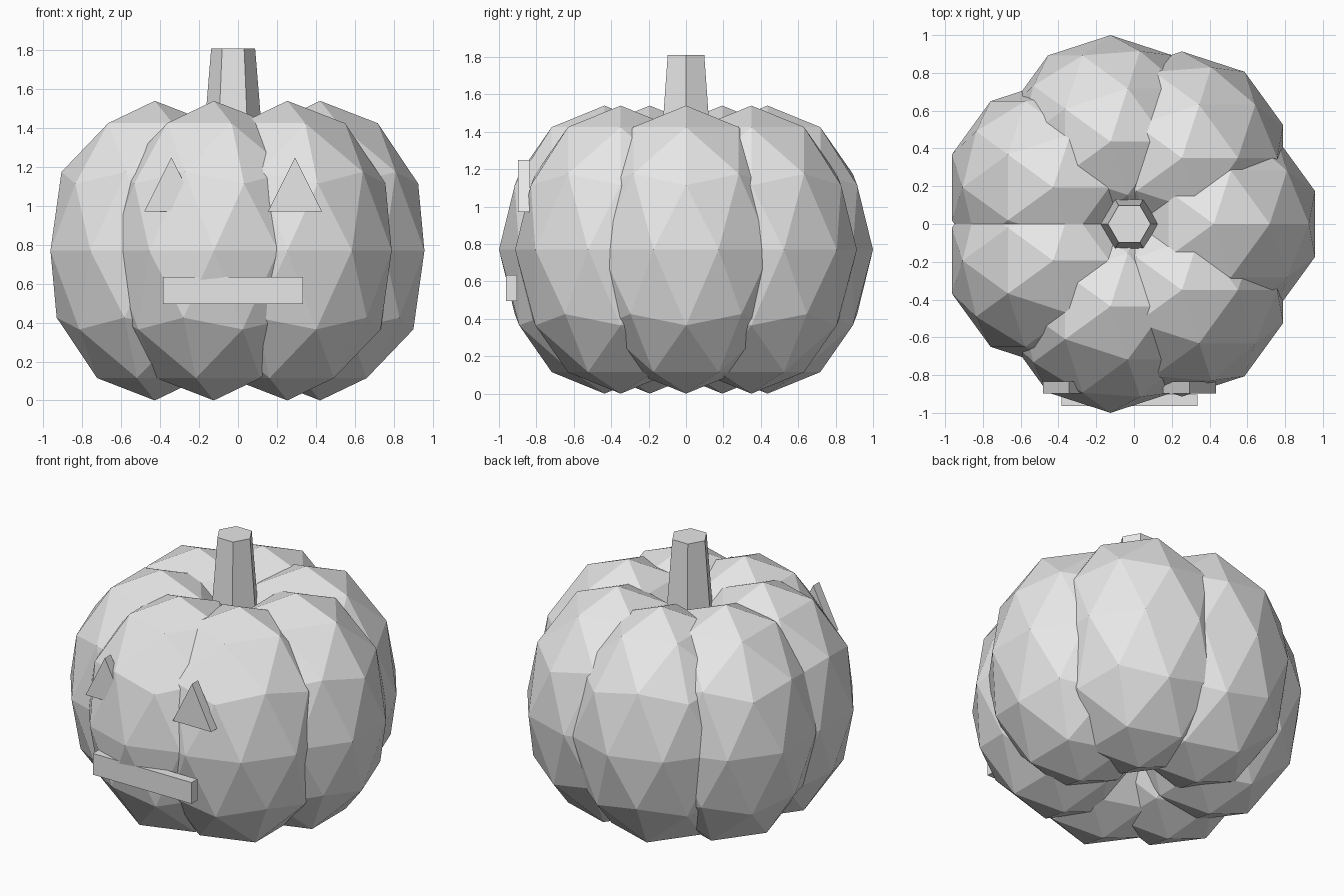
import bpy
import bmesh
from math import cos, sin, tau, radians

cube = bpy.data.objects.get("Cube")
if cube:
    bpy.data.objects.remove(cube, do_unlink=True)

AXIS_X = -0.025      # vertical axis through the stem
LOBES = 7
RING = 0.447         # distance of lobe centres from the axis
WIDTH, HALF_HEIGHT = 0.564, 0.77

grey = bpy.data.materials.new("light_grey")
grey.use_nodes = True
grey.diffuse_color = (0.8, 0.8, 0.8, 1)
grey.node_tree.nodes["Principled BSDF"].inputs["Base Color"].default_value = (0.8, 0.8, 0.8, 1)


def finish(name):
    obj = bpy.context.object
    obj.name = name
    obj.data.materials.append(grey)
    return obj


def front_plate(name, outline, y_front, y_back):
    """Extrude an x-z outline from y_front to y_back."""
    bm = bmesh.new()
    face = bm.faces.new([bm.verts.new((x, y_front, z)) for x, z in outline])
    out = bmesh.ops.extrude_face_region(bm, geom=[face])
    moved = [v for v in out["geom"] if isinstance(v, bmesh.types.BMVert)]
    bmesh.ops.translate(bm, verts=moved, vec=(0, y_back - y_front, 0))
    bmesh.ops.recalc_face_normals(bm, faces=bm.faces)
    mesh = bpy.data.meshes.new(name)
    bm.to_mesh(mesh)
    bm.free()
    obj = bpy.data.objects.new(name, mesh)
    bpy.context.collection.objects.link(obj)
    mesh.materials.append(grey)


# Ring of faceted lobes, all in the same orientation
for i in range(LOBES):
    a = tau * i / LOBES
    bpy.ops.mesh.primitive_ico_sphere_add(
        subdivisions=2, radius=1,
        location=(AXIS_X + RING * cos(a), RING * sin(a), HALF_HEIGHT))
    finish(f"lobe_{i + 1}").scale = (WIDTH, WIDTH, HALF_HEIGHT)

# Tapered six-sided stem with corners on the x axis
bpy.ops.mesh.primitive_cone_add(
    vertices=6, radius1=0.163, radius2=0.113, depth=0.61,
    location=(AXIS_X, 0, 1.505), rotation=(0, 0, radians(30)))
finish("stem")

# Triangular eyes
for side, name in ((1, "left_eye"), (-1, "right_eye")):
    x = AXIS_X + side * 0.318
    front_plate(name, [(x - 0.14, 0.97), (x + 0.14, 0.97), (x, 1.25)], -0.898, -0.835)

# Straight bar mouth
left, right = AXIS_X - 0.36, AXIS_X + 0.36
front_plate("mouth", [(left, 0.495), (right, 0.495), (right, 0.635), (left, 0.635)],
            -0.963, -0.903)
